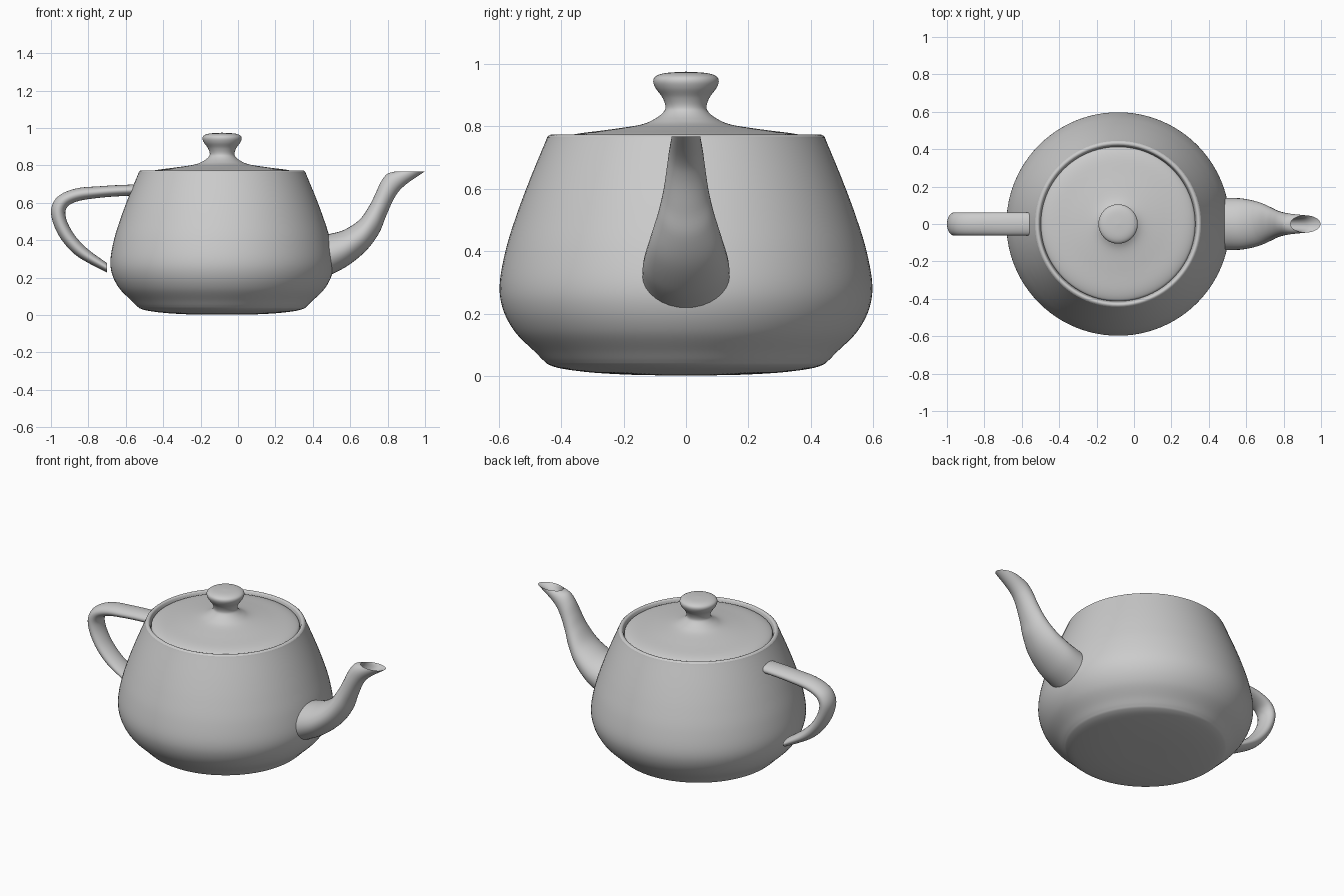
import bpy, math
from mathutils import Vector

CX = -0.085   # axis of the pot


def smooth_path(pts, steps=6):
    """Catmull-Rom through tuples; a repeated point makes a crisp corner."""
    out = []
    for i in range(len(pts) - 1):
        a, b, c, d = (Vector(pts[min(max(i + k, 0), len(pts) - 1)]) for k in (-1, 0, 1, 2))
        if (c - b).length < 1e-6:
            continue
        for s in range(steps):
            t = s / steps
            out.append(0.5 * (2 * b + (c - a) * t + (2 * a - 5 * b + 4 * c - d) * t * t
                              + (3 * b - a - 3 * c + d) * t ** 3))
    out.append(Vector(pts[-1]))
    return out


def skin(name, rings, cap_start=False, cap_end=False, angle=40):
    n = len(rings[0])
    verts = [v for r in rings for v in r]
    faces = [(i * n + j, i * n + (j + 1) % n, (i + 1) * n + (j + 1) % n, (i + 1) * n + j)
             for i in range(len(rings) - 1) for j in range(n)]
    if cap_start:
        faces.append(tuple(reversed(range(n))))
    if cap_end:
        faces.append(tuple(range(len(verts) - n, len(verts))))
    me = bpy.data.meshes.new(name)
    me.from_pydata(verts, [], faces)
    ob = bpy.data.objects.new(name, me)
    bpy.context.collection.objects.link(ob)
    bpy.ops.object.select_all(action='DESELECT')
    bpy.context.view_layer.objects.active = ob
    ob.select_set(True)
    bpy.ops.object.shade_smooth_by_angle(angle=math.radians(angle))
    return ob


def lathe(name, profile, n=96, **kw):
    """Profile of (radius, z), listed bottom to top on the outside."""
    rings = [[(CX + r * math.cos(2 * math.pi * j / n), r * math.sin(2 * math.pi * j / n), z)
              for j in range(n)] for r, z in smooth_path(profile)]
    return skin(name, rings, **kw)


def tube(name, sections, n=32, **kw):
    """Sections of (upper x, upper z, lower x, lower z, half width)."""
    rings = []
    for ux, uz, lx, lz, w in smooth_path(sections):
        ring = []
        for j in range(n):
            a = 2 * math.pi * j / n
            k = 0.5 + 0.5 * math.cos(a)
            ring.append((lx + (ux - lx) * k, -w * math.sin(a), lz + (uz - lz) * k))
        rings.append(ring)
    return skin(name, rings, **kw)


# Pot body: domed base, belly, thin flat rim and inner lip
lathe("body", [(0.01, 0.002), (0.15, 0.003), (0.29, 0.01), (0.39, 0.022), (0.435, 0.034),
               (0.455, 0.048), (0.484, 0.077), (0.548, 0.141), (0.587, 0.215), (0.597, 0.295),
               (0.577, 0.407), (0.542, 0.519), (0.50, 0.631), (0.45, 0.752),
               (0.444, 0.766), (0.435, 0.773), (0.426, 0.772), (0.42, 0.765), (0.413, 0.742)],
      cap_start=True)

# Lid with flared neck and round knob
lathe("lid", [(0.413, 0.742), (0.405, 0.759), (0.356, 0.775), (0.25, 0.789), (0.147, 0.805),
              (0.10, 0.824), (0.072, 0.846), (0.066, 0.865), (0.076, 0.893), (0.097, 0.922),
              (0.105, 0.945), (0.096, 0.961), (0.065, 0.971), (0.003, 0.975)],
      cap_end=True)

# Handle
tube("handle", [(-0.56, 0.698, -0.56, 0.639, 0.0615), (-0.66, 0.694, -0.66, 0.634, 0.0615),
                (-0.75, 0.688, -0.75, 0.626, 0.0615), (-0.85, 0.68, -0.835, 0.614, 0.0615),
                (-0.93, 0.655, -0.89, 0.596, 0.0615), (-0.98, 0.615, -0.916, 0.573, 0.0615),
                (-1.0, 0.553, -0.923, 0.54, 0.0615), (-0.98, 0.47, -0.908, 0.487, 0.0615),
                (-0.93, 0.385, -0.868, 0.42, 0.0615), (-0.85, 0.308, -0.80, 0.35, 0.0615),
                (-0.70, 0.227, -0.70, 0.278, 0.0615)],
     cap_start=True, cap_end=True)

# Spout, turning inward at the lip to form the opening
tube("spout", [(0.47, 0.43, 0.47, 0.205, 0.14), (0.50, 0.436, 0.50, 0.217, 0.14),
               (0.57, 0.457, 0.596, 0.27, 0.136), (0.65, 0.51, 0.69, 0.35, 0.116),
               (0.703, 0.586, 0.755, 0.44, 0.09), (0.735, 0.65, 0.79, 0.525, 0.073),
               (0.765, 0.714, 0.837, 0.628, 0.061), (0.797, 0.754, 0.89, 0.692, 0.054),
               (0.837, 0.767, 0.997, 0.767, 0.046), (0.837, 0.767, 0.997, 0.767, 0.046),
               (0.832, 0.757, 0.93, 0.735, 0.037), (0.79, 0.70, 0.85, 0.655, 0.033),
               (0.76, 0.62, 0.79, 0.58, 0.03)],
     cap_end=True)
